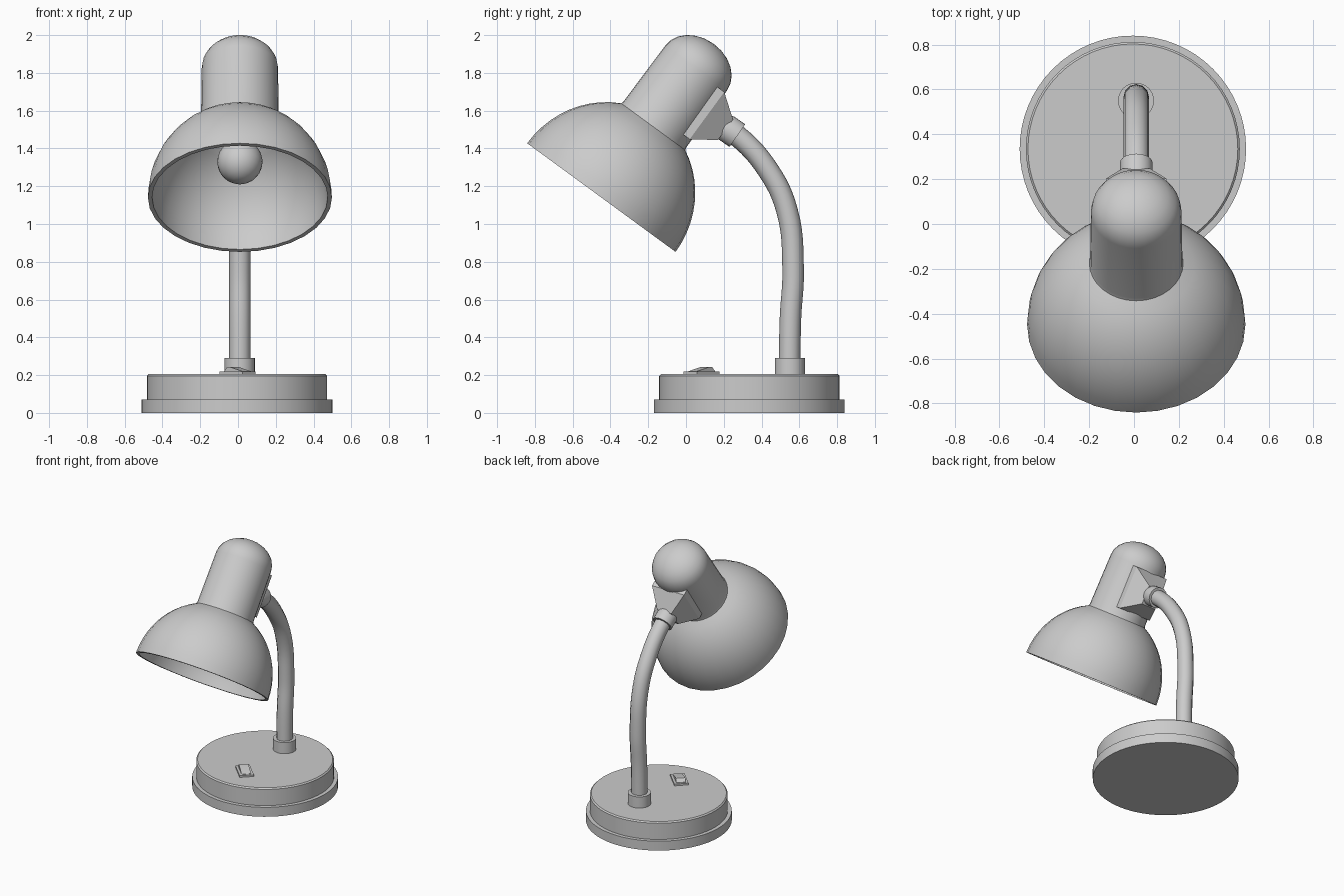
import bpy, bmesh
from math import pi, sin, cos, radians
from mathutils import Matrix, Vector

if "Cube" in bpy.data.objects:
    bpy.data.objects.remove(bpy.data.objects["Cube"])


def finish(name, bm, matrix, angle=35):
    bmesh.ops.remove_doubles(bm, verts=bm.verts, dist=1e-5)
    bmesh.ops.recalc_face_normals(bm, faces=bm.faces)
    mesh = bpy.data.meshes.new(name)
    bm.to_mesh(mesh)
    bm.free()
    ob = bpy.data.objects.new(name, mesh)
    bpy.context.collection.objects.link(ob)
    ob.matrix_world = matrix
    smooth(ob, angle)
    return ob


def smooth(ob, angle):
    bpy.ops.object.select_all(action='DESELECT')
    ob.select_set(True)
    bpy.context.view_layer.objects.active = ob
    bpy.ops.object.shade_smooth_by_angle(angle=radians(angle))


def lathe(name, profile, matrix, steps=32, angle=35):
    """Revolve (radius, height) points about local z."""
    bm = bmesh.new()
    vs = [bm.verts.new((r, 0, z)) for r, z in profile]
    es = [bm.edges.new(p) for p in zip(vs, vs[1:])]
    bmesh.ops.spin(bm, geom=vs + es, cent=(0, 0, 0), axis=(0, 0, 1),
                   angle=2 * pi, steps=steps, use_duplicate=False)
    return finish(name, bm, matrix, angle)


def loft(name, rings, matrix):
    """Join four-cornered rings into a closed solid with flat faces."""
    bm = bmesh.new()
    loops = [[bm.verts.new(p) for p in ring] for ring in rings]
    bm.faces.new(loops[0])
    bm.faces.new(loops[-1])
    for a, b in zip(loops, loops[1:]):
        for i in range(4):
            j = (i + 1) % 4
            bm.faces.new((a[i], a[j], b[j], b[i]))
    return finish(name, bm, matrix, 20)


def rect(x0, x1, y0, y1, z):
    return [(x0, y0, z), (x1, y0, z), (x1, y1, z), (x0, y1, z)]


# Round stepped base
lathe("base", [(0, 0), (.505, 0), (.505, .072), (.477, .072), (.477, .196),
               (.468, .205), (0, .205)],
      Matrix.Translation((-.005, .335, 0)), 64)

# Rocker switch, turned 45 degrees on the base
turn = Matrix.Translation((-.002, .083, .2)) @ Matrix.Rotation(radians(-45), 4, 'Z')
loft("switch_frame", [rect(-.085, .085, -.05, .05, 0),
                      rect(-.085, .085, -.05, .05, .018)], turn)
loft("switch_rocker", [rect(-.068, .068, -.033, .033, .01),
                       rect(-.068, .068, -.033, .033, .02),
                       rect(-.045, -.025, -.033, .033, .043)], turn)

# Stem collar and curved stem
lathe("stem_collar", [(0, .2), (.08, .2), (.08, .29), (0, .29)],
      Matrix.Translation((.009, .55, 0)))
path = [(.548, .22), (.553, .5), (.567, .757), (.535, 1.07),
        (.435, 1.285), (.265, 1.472), (.2, 1.51)]
curve = bpy.data.curves.new("stem", 'CURVE')
curve.dimensions = '3D'
curve.bevel_depth = .057
curve.bevel_resolution = 4
curve.resolution_u = 6
curve.use_fill_caps = True
spline = curve.splines.new('BEZIER')
spline.bezier_points.add(len(path) - 1)
for p, (y, z) in zip(spline.bezier_points, path):
    p.co = (.01, y, z)
    p.handle_left_type = p.handle_right_type = 'AUTO'
stem = bpy.data.objects.new("stem", curve)
bpy.context.collection.objects.link(stem)
stem.select_set(True)
bpy.context.view_layer.objects.active = stem
bpy.ops.object.convert(target='MESH')
smooth(bpy.context.view_layer.objects.active, 40)

# Rounded joint at the top of the stem
direction = Vector((0, -.82, .57))
joint = Matrix.Translation((.01, .272, 1.468)) @ \
    Vector((0, 0, 1)).rotation_difference(direction).to_matrix().to_4x4()
lathe("stem_joint", [(0, 0), (.073, 0), (.073, .07), (.062, .105),
                     (.038, .13), (0, .14)], joint, 24)

# Lamp head frame: origin at the rim centre, local z along the lamp axis
head = Matrix.Translation((.01, -.448, 1.14)) @ Matrix.Rotation(radians(-36.2), 4, 'X')

# Bell shade, neck and domed cap as one thin shell
T = .022
outer = [(.487 * cos(a), .515 * sin(a))
         for a in [radians(64.5) * i / 10 for i in range(11)]]
outer += [(.206, .48), (.202, .85)]
outer += [(.202 * cos(a), .85 + .158 * sin(a))
          for a in [pi / 2 * i / 6 for i in range(1, 6)]] + [(0, 1.008)]
inner = [(0, .83), (.18, .83), (.184, .455)]
inner += [((.487 - T) * cos(a), (.515 - T) * sin(a))
          for a in [radians(66) * i / 10 for i in range(10, -1, -1)]]
lathe("lamp_shade", outer + inner + [outer[0]], head, 32, 30)

# Bulb with a stem running into the neck
bulb = [(0, .115)] + [(.12 * sin(a), .235 - .12 * cos(a))
                      for a in [pi * .8 * i / 9 for i in range(1, 10)]]
lathe("bulb", bulb + [(.06, .4), (.06, .82), (0, .82)], head, 24)

# Tapered bracket between the neck and the joint
def plate(half_x, s0, s1, r):
    return [(-half_x, r, s0), (half_x, r, s0), (half_x, r, s1), (-half_x, r, s1)]


loft("bracket", [plate(.135, .525, .835, .12), plate(.135, .525, .835, .195),
                 plate(.06, .61, .745, .318)], head)
